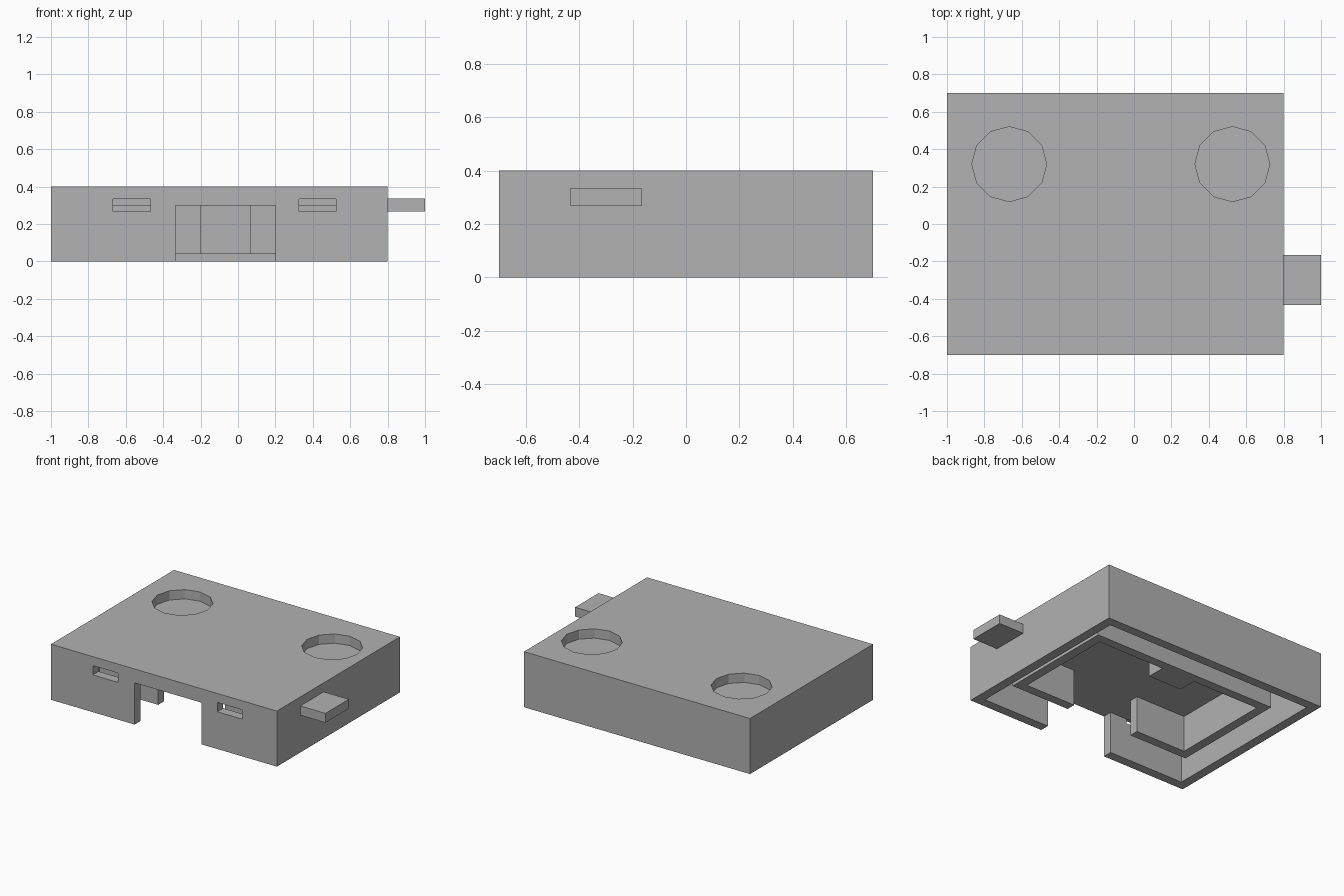
import bpy
import bmesh
import math

cube = bpy.data.objects.get("Cube")
if cube:
    bpy.data.objects.remove(cube, do_unlink=True)

grey = bpy.data.materials.new("plain_grey")
grey.use_nodes = True
grey.diffuse_color = (0.445, 0.445, 0.445, 1)
grey.node_tree.nodes["Principled BSDF"].inputs["Base Color"].default_value = grey.diffuse_color


def prism(name, outline, z0, z1):
    """Extrude a flat outline from z0 up to z1."""
    bm = bmesh.new()
    face = bm.faces.new([bm.verts.new((x, y, z0)) for x, y in outline])
    top = bmesh.ops.extrude_face_region(bm, geom=[face])["geom"]
    for v in top:
        if isinstance(v, bmesh.types.BMVert):
            v.co.z = z1
    bmesh.ops.recalc_face_normals(bm, faces=bm.faces)
    mesh = bpy.data.meshes.new(name)
    bm.to_mesh(mesh)
    bm.free()
    mesh.materials.append(grey)
    obj = bpy.data.objects.new(name, mesh)
    bpy.context.scene.collection.objects.link(obj)
    return obj


def box(name, x0, x1, y0, y1, z0, z1):
    return prism(name, [(x0, y0), (x1, y0), (x1, y1), (x0, y1)], z0, z1)


def cut(target, cutter):
    mod = target.modifiers.new("cut", "BOOLEAN")
    mod.operation = "DIFFERENCE"
    mod.solver = "EXACT"
    mod.object = cutter
    cutter.hide_render = True
    with bpy.context.temp_override(object=target, active_object=target):
        bpy.ops.object.modifier_apply(modifier=mod.name)
    bpy.data.objects.remove(cutter, do_unlink=True)


ROOF = 0.3
DOOR_L, DOOR_R = -0.333, 0.2

# Outer shell: hollow from below, with a doorway through the front wall
shell = box("outer_shell", -1, 0.8, -0.7, 0.7, 0, 0.4)
cut(shell, prism("cavity_cutter", [
    (-0.933, -0.633), (DOOR_L, -0.633), (DOOR_L, -0.8), (DOOR_R, -0.8),
    (DOOR_R, -0.633), (0.733, -0.633), (0.733, 0.633), (-0.933, 0.633)],
    -0.1, ROOF))

# Front slots and round roof recesses
for slot_x, hole_x in ((-0.667, -0.667), (0.325, 0.526)):
    cut(shell, box("slot_cutter", slot_x, slot_x + 0.2, -0.8, -0.632, 0.268, 0.335))
    circle = [(hole_x + 0.2 * math.cos(i * math.pi / 6),
               0.32 + 0.2 * math.sin(i * math.pi / 6)) for i in range(12)]
    cut(shell, prism("recess_cutter", circle, 0.333, 0.5))

# Inner wall: ring open at the front, hanging from the roof
prism("inner_wall", [
    (DOOR_L, -0.433), (-0.8, -0.433), (-0.8, 0.433), (0.667, 0.433),
    (0.667, -0.433), (DOOR_R, -0.433), (DOOR_R, -0.367), (0.6, -0.367),
    (0.6, 0.367), (-0.733, 0.367), (-0.733, -0.367), (DOOR_L, -0.367)],
    0.04, ROOF)

# Block against the rear of the inner wall
box("inner_block", -0.2, 0.067, 0.233, 0.367, 0.04, ROOF)

# Tab on the left side
box("side_tab", 0.8, 1, -0.433, -0.167, 0.268, 0.335)
